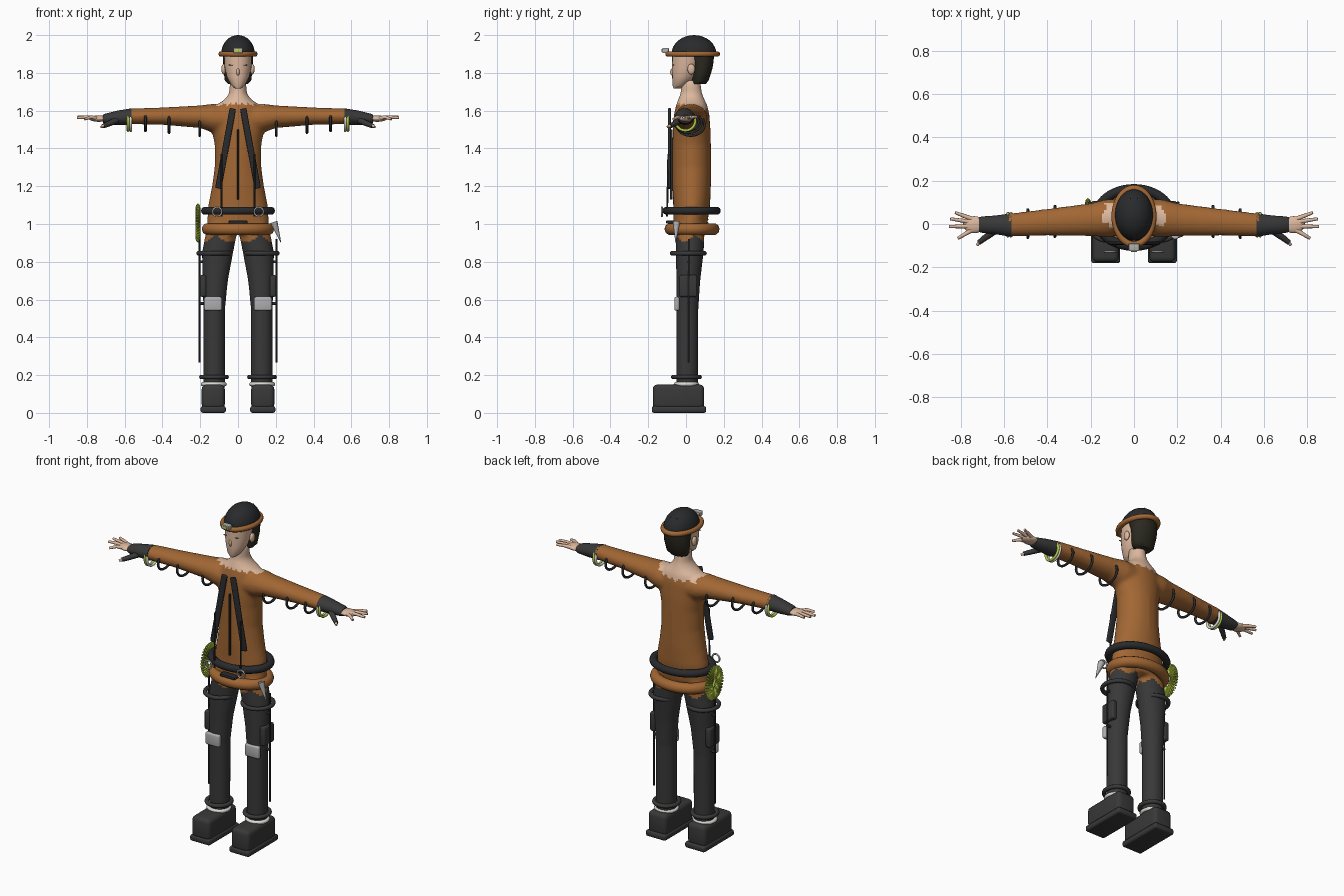
import bpy, bmesh
from math import sin, cos, pi, atan2
from mathutils import Vector, Matrix

cube = bpy.data.objects.get("Cube")
if cube:
    bpy.data.objects.remove(cube)


def material(name, r, g, b):
    m = bpy.data.materials.new(name)
    m.use_nodes = True
    m.diffuse_color = (r, g, b, 1)
    m.node_tree.nodes["Principled BSDF"].inputs["Base Color"].default_value = (r, g, b, 1)
    return m


BROWN = material("brown cloth", .36, .135, .034)
DARK = material("charcoal cloth", .04, .04, .04)
BLACK = material("black webbing", .022, .023, .025)
HAIR = material("dark hair", .024, .022, .014)
SKIN = material("skin", .72, .48, .34)
LIME = material("lime rope", .48, .62, .06)
GREY = material("pale grey", .42, .42, .43)
METAL = material("metal", .25, .27, .29)
WHITE = material("off white", .7, .7, .66)


def finish(obj, mat, angle=50):
    obj.data.materials.clear()
    obj.data.materials.append(mat)
    bpy.ops.object.select_all(action='DESELECT')
    bpy.context.view_layer.objects.active = obj
    obj.select_set(True)
    bpy.ops.object.shade_smooth_by_angle(angle=angle * pi / 180)
    return obj


def from_bmesh(name, bm, mat):
    bmesh.ops.recalc_face_normals(bm, faces=bm.faces)
    me = bpy.data.meshes.new(name)
    bm.to_mesh(me)
    bm.free()
    obj = bpy.data.objects.new(name, me)
    bpy.context.collection.objects.link(obj)
    return finish(obj, mat)


def bake(obj, mat):
    """Replace an object by its evaluated mesh."""
    bpy.context.view_layer.update()
    me = bpy.data.meshes.new_from_object(obj.evaluated_get(bpy.context.evaluated_depsgraph_get()))
    name = obj.name
    bpy.data.objects.remove(obj)
    new = bpy.data.objects.new(name, me)
    new.name = name
    bpy.context.collection.objects.link(new)
    return finish(new, mat)


def add_loft(bm, secs, axis='z', n=24, s=1):
    """Elliptical sections (t, centre u, centre v, radius u, radius v)."""
    rings = []
    for t, cu, cv, ru, rv in secs:
        ring = []
        for i in range(n):
            u, v = cu + ru * cos(2 * pi * i / n), cv + rv * sin(2 * pi * i / n)
            ring.append(bm.verts.new((s * u, v, t) if axis == 'z' else (s * t, u, v)))
        rings.append(ring)
    for a, b in zip(rings, rings[1:]):
        for i in range(n):
            bm.faces.new((a[i], a[(i + 1) % n], b[(i + 1) % n], b[i]))
    bm.faces.new(rings[0])
    bm.faces.new(rings[-1])


def loft(name, secs, mat, axis='z', s=1):
    bm = bmesh.new()
    add_loft(bm, secs, axis, s=s)
    return from_bmesh(name, bm, mat)


def tube(name, pts, r, mat, closed=False, taper=1, res=3):
    cu = bpy.data.curves.new(name, 'CURVE')
    cu.dimensions = '3D'
    cu.bevel_depth, cu.bevel_resolution, cu.use_fill_caps = r, res, True
    sp = cu.splines.new('POLY')
    sp.points.add(len(pts) - 1)
    for i, p in enumerate(pts):
        sp.points[i].co = (*p, 1)
        sp.points[i].radius = 1 + (taper - 1) * i / (len(pts) - 1)
    sp.use_cyclic_u = closed
    obj = bpy.data.objects.new(name, cu)
    bpy.context.collection.objects.link(obj)
    return bake(obj, mat)


def ring(name, c, ru, rv, r, mat, axis='z', n=40):
    u, v = {'z': ((1, 0, 0), (0, 1, 0)), 'x': ((0, 1, 0), (0, 0, 1)),
            'y': ((1, 0, 0), (0, 0, 1))}[axis]
    pts = [Vector(c) + Vector(u) * ru * cos(2 * pi * i / n) + Vector(v) * rv * sin(2 * pi * i / n)
           for i in range(n)]
    return tube(name, pts, r, mat, closed=True)


def box(name, c, size, mat, bevel=.004, tilt=0):
    bm = bmesh.new()
    bmesh.ops.create_cube(bm, size=1)
    bmesh.ops.scale(bm, vec=size, verts=bm.verts)
    bmesh.ops.bevel(bm, geom=bm.edges[:], offset=bevel, segments=3, profile=.5, affect='EDGES')
    bmesh.ops.transform(bm, matrix=Matrix.Translation(c) @ Matrix.Rotation(tilt, 4, 'Y'), verts=bm.verts)
    return from_bmesh(name, bm, mat)


def ball(name, c, size, mat, half=False):
    bm = bmesh.new()
    bmesh.ops.create_uvsphere(bm, u_segments=32, v_segments=16, radius=1)
    if half:
        bmesh.ops.bisect_plane(bm, geom=bm.verts[:] + bm.edges[:] + bm.faces[:],
                               plane_co=(0, 0, 0), plane_no=(0, 0, -1), clear_outer=True)
    bmesh.ops.transform(bm, matrix=Matrix.Translation(c) @ Matrix.Diagonal((*size, 1)), verts=bm.verts)
    return from_bmesh(name, bm, mat)


# Body: torso, sleeves and legs fused into one skin, coloured by height
bm = bmesh.new()
add_loft(bm, [(.95, .02, .165), (1, .023, .165), (1.1, .03, .158), (1.2, .03, .138), (1.3, .03, .124),
              (1.42, .03, .124), (1.5, .03, .14), (1.58, .03, .14), (1.63, .03, .115),
              (1.66, .028, .07), (1.69, .028, .048), (1.76, .025, .042)] and
         [(z, 0, cy, hx, hy) for z, cy, hx, hy in (
             (.95, .02, .165, .078), (1, .023, .165, .09), (1.1, .03, .158, .098), (1.2, .03, .138, .102),
             (1.3, .03, .124, .102), (1.42, .03, .124, .102), (1.5, .03, .14, .1), (1.58, .03, .14, .094),
             (1.63, .03, .115, .082), (1.66, .028, .07, .07), (1.69, .028, .048, .058),
             (1.76, .025, .042, .05))])
for s in (1, -1):
    add_loft(bm, [(.03, .03, 1.55, .085, .07), (.13, .027, 1.56, .087, .077), (.2, .02, 1.568, .076, .06),
                  (.4, .008, 1.571, .062, .046), (.59, -.005, 1.57, .052, .041)], 'x', s=s)
    add_loft(bm, [(1, .09, .022, .07, .075), (.93, .092, .022, .083, .076), (.85, .108, .02, .083, .074),
                  (.7, .121, .012, .068, .064), (.55, .126, .007, .058, .059),
                  (.12, .126, .006, .058, .058)], s=s)
body = from_bmesh("body_suit", bm, BROWN)
mod = body.modifiers.new("fuse", 'REMESH')
mod.mode, mod.voxel_size = 'VOXEL', .011
mod = body.modifiers.new("soften", 'SMOOTH')
mod.factor, mod.iterations = .5, 6
body = bake(body, BROWN)
body.data.materials.append(DARK)
body.data.materials.append(SKIN)
for p in body.data.polygons:
    x, y, z = p.center
    a = atan2(y - .02, x)
    if z < .922 + .015 * sin(9 * a):
        p.material_index = 1
    elif abs(x) < .14 + .012 * sin(60 * y) and z > 1.627 - .2 * y + .007 * sin(14 * a):
        p.material_index = 2

# Head, hair and face
loft("head", [(1.717, 0, -.045, .015, .02), (1.735, 0, -.034, .036, .038), (1.78, 0, -.01, .06, .063),
              (1.83, 0, .002, .071, .077), (1.92, 0, .02, .076, .092)], SKIN)
loft("hair", [(1.74, 0, .068, .052, .036), (1.76, 0, .075, .07, .045), (1.82, 0, .085, .077, .054),
              (1.86, 0, .084, .079, .062), (1.92, 0, .07, .08, .08)], HAIR)
ball("nose", (0, -.07, 1.805), (.009, .014, .02), SKIN)
box("mouth", (0, -.063, 1.765), (.028, .006, .004), SKIN, .001)
for s in (1, -1):
    ball("ear", (s * .076, .028, 1.82), (.012, .02, .028), SKIN)
    box("eyebrow", (s * .035, -.066, 1.842), (.03, .006, .006), METAL, .002)

# Helmet with rim, vents and lamp
ball("helmet_shell", (0, .042, 1.9), (.089, .119, .1), BLACK, half=True)
ring("helmet_rim", (0, .035, 1.9), .089, .13, .015, BROWN)
box("lamp_body", (0, -.108, 1.918), (.05, .034, .028), GREY)
box("lamp_lens", (0, -.126, 1.918), (.028, .006, .016), LIME, .002)
for s in (1, -1):
    for y in (.07, .11):
        ball("helmet_vent", (s * .02, y, 1.992 - (y - .05) * .3), (.006, .01, .004), DARK)

# Hip roll, belt and front details
ring("hem_roll", (0, .032, .973), .16, .114, .032, BROWN, n=56)
ring("belt", (0, .03, 1.07), .174, .132, .022, BLACK, n=56)
box("hem_buckle", (0, -.085, 1.01), (.1, .04, .016), BLACK)
box("zip", (0, -.078, 1.315), (.01, .014, .37), BLACK, .003)
for s in (1, -1):
    box("chest_strap", (s * .066, -.088, 1.4), (.034, .016, .43), BLACK, .005, tilt=-s * .18)
    tube("strap_cord", [(s * .087, -.094, 1.37), (s * .087, -.1, 1.04)], .005, BLACK)
    ring("belt_clip", (s * .11, -.128, 1.065), .024, .024, .005, GREY, 'y', 24)

# Rope coil wound around an oval, on the right hip
coil, turns, per = [], 34, 10
for i in range(turns * per):
    a, b = 2 * pi * i / (turns * per), 2 * pi * i / per
    w = 1 + .5 * cos(b)
    coil.append((-.212 + .009 * sin(b), .035 + .053 * w * cos(a), 1.005 + .066 * w * sin(a)))
tube("rope_coil", coil, .0055, LIME, closed=True, res=1)
tube("rope_loop", [(-.21, .035, 1.08), (-.215, .03, 1.02), (-.212, .05, .98)], .007, LIME)

# Spike tool on the left hip
tube("hip_spike", [(.19, -.05, 1.01), (.228, -.055, .9)], .02, GREY, taper=.05)

for s in (1, -1):
    side = "left" if s > 0 else "right"
    # Legs gear
    ring(side + "_thigh_ring", (s * .125, .012, .845), .084, .086, .012, DARK)
    ring(side + "_ankle_ring", (s * .127, .002, .19), .067, .07, .012, DARK)
    ring(side + "_sock_band", (s * .128, .002, .152), .058, .056, .011, WHITE)
    box(side + "_knee_pad", (s * .132, -.048, .578), (.094, .026, .074), GREY, .01)
    box(side + "_thigh_pouch", (s * .185, .012, .672), (.034, .095, .115), DARK, .01)
    tube(side + "_side_pole", [(s * .203, .015, .92), (s * .203, .015, .268)], .005, BLACK)
    for z in (.58, .8):
        tube(side + "_pole_clip", [(s * .17, .015, z), (s * .205, .015, z)], .008, BLACK)
    # Boots
    box(side + "_boot_sole", (s * .131, -.037, .018), (.134, .288, .036), DARK, .012)
    box(side + "_boot_upper", (s * .131, -.04, .085), (.122, .272, .13), DARK, .024)
    # Sleeve loops
    for x, y, z, r in ((.203, .025, 1.526, .065), (.365, .012, 1.538, .062), (.49, .002, 1.542, .056)):
        ring(side + "_sleeve_loop", (s * x, y, z), r + .008, r - .007, .007, BLACK, 'x')
    ring(side + "_lime_loop", (s * .582, -.003, 1.545), .052, .05, .0075, LIME, 'x')
    ring(side + "_white_loop", (s * .568, -.003, 1.545), .052, .05, .0075, WHITE, 'x')
    # Glove and hand
    loft(side + "_glove", [(.565, -.005, 1.569, .054, .043), (.64, -.004, 1.562, .043, .038),
                           (.7, -.003, 1.557, .038, .028), (.715, -.003, 1.556, .034, .022)], DARK, 'x', s)
    ball(side + "_palm", (s * .737, -.003, 1.558), (.052, .039, .017), SKIN)
    tube(side + "_glove_thumb", [(s * .64, -.03, 1.55), (s * .685, -.062, 1.53), (s * .715, -.085, 1.518)],
         .017, DARK, taper=.7)
    tube(side + "_thumb_tip", [(s * .71, -.082, 1.52), (s * .725, -.098, 1.514)], .01, SKIN, taper=.6)
    for y0, x1, y1, z1 in ((-.026, .812, -.066, 1.555), (-.01, .853, -.012, 1.563),
                           (.008, .848, .024, 1.568), (.022, .825, .053, 1.568)):
        tube(side + "_finger", [(s * .745, y0, 1.559), (s * (x1 + .745) / 2, (y0 + y1) / 2, 1.566),
                                (s * x1, y1, z1)], .0115, SKIN, taper=.6)
